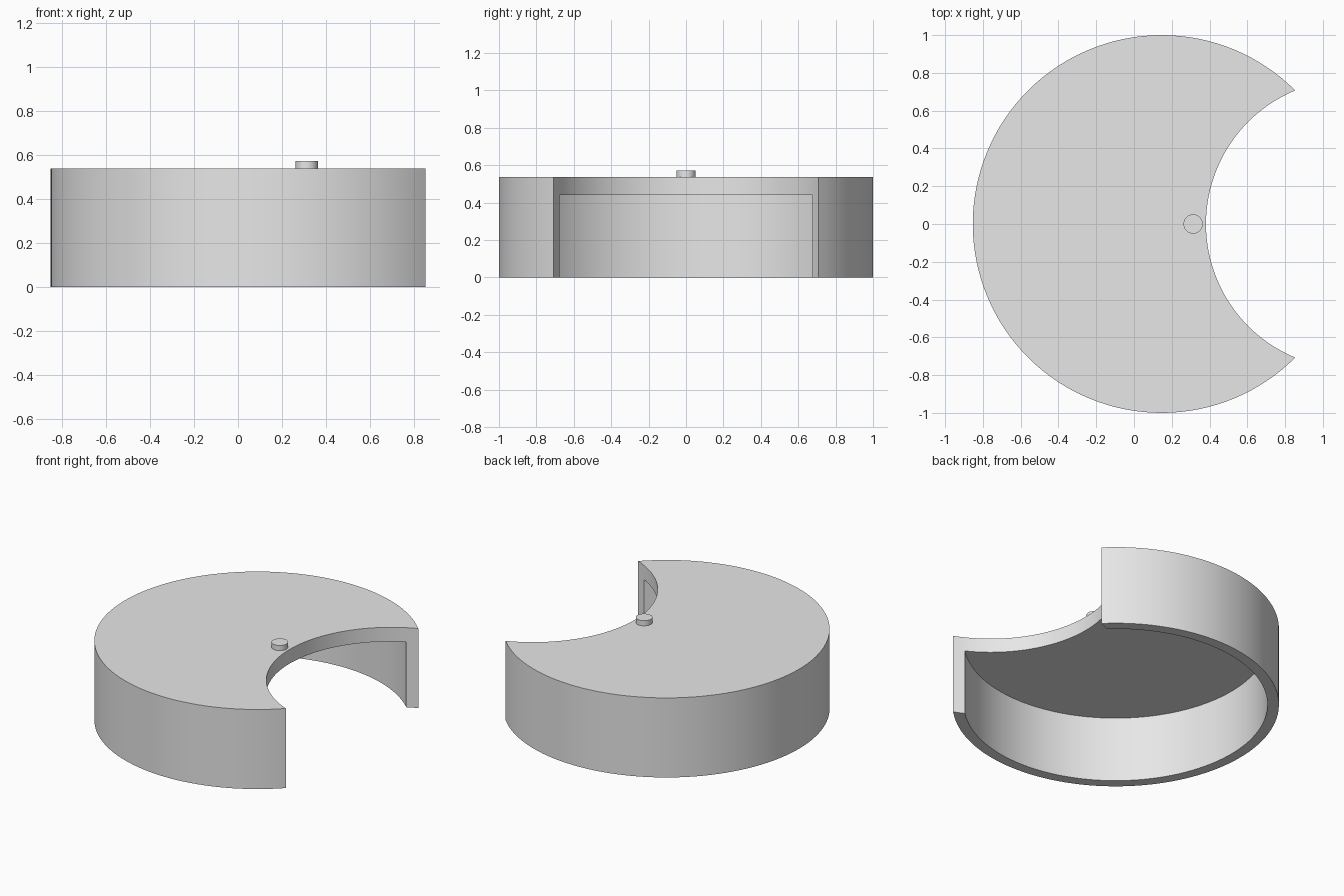
import bpy
import math

cube = bpy.data.objects.get("Cube")
if cube:
    bpy.data.objects.remove(cube, do_unlink=True)

CENTRE = 0.1464     # x of the drum axis
HEIGHT = 0.538      # top of the lid
CEILING = 0.442     # underside of the lid
INNER_RADIUS = 0.93
SCOOP_RADIUS = 2 * math.sin(math.pi / 8)   # meets the rim at 45 degrees

grey = bpy.data.materials.new("plain_grey")
grey.use_nodes = True
grey.diffuse_color = (0.8, 0.8, 0.8, 1)
grey.node_tree.nodes["Principled BSDF"].inputs["Base Color"].default_value = grey.diffuse_color


def cylinder(name, x, radius, bottom, top, sides):
    bpy.ops.mesh.primitive_cylinder_add(
        vertices=sides, radius=radius, depth=top - bottom,
        location=(x, 0, (bottom + top) / 2))
    obj = bpy.context.object
    obj.name = name
    obj.data.materials.append(grey)
    return obj


def smooth(obj):
    bpy.ops.object.select_all(action="DESELECT")
    obj.select_set(True)
    bpy.context.view_layer.objects.active = obj
    bpy.ops.object.shade_smooth_by_angle(angle=math.radians(30))


def carve(obj, cutter):
    cutter.hide_render = True
    mod = obj.modifiers.new("carve", "BOOLEAN")
    mod.operation = "DIFFERENCE"
    mod.solver = "EXACT"
    mod.object = cutter
    bpy.context.view_layer.objects.active = obj
    bpy.ops.object.modifier_apply(modifier=mod.name)
    bpy.data.objects.remove(cutter, do_unlink=True)


# Crescent shell: a drum, hollow and open below, with a round bite from the side
shell = cylinder("crescent_shell", CENTRE, 1, 0, HEIGHT, 128)
carve(shell, cylinder("cavity_cutter", CENTRE, INNER_RADIUS, -0.2, CEILING, 128))
carve(shell, cylinder("scoop_cutter", CENTRE + 1, SCOOP_RADIUS, -0.3, 1, 128))
smooth(shell)

# Small round peg on the lid beside the bite
peg = cylinder("top_peg", 0.313, 0.051, HEIGHT, 0.573, 48)
smooth(peg)
